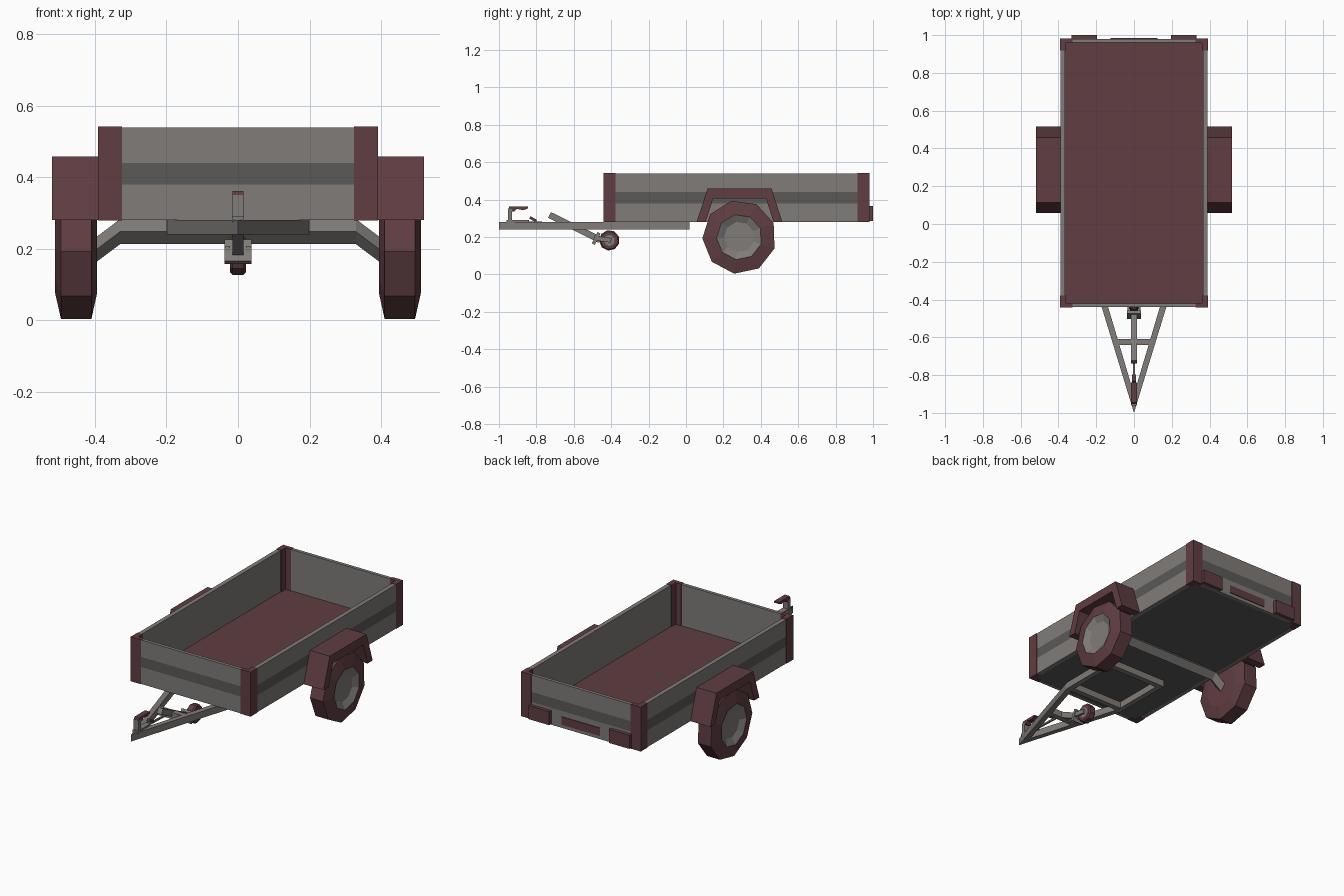
import bpy, bmesh, math
from mathutils import Vector, Matrix

if "Cube" in bpy.data.objects:
    bpy.data.objects.remove(bpy.data.objects["Cube"])


def material(name, r, g, b):
    m = bpy.data.materials.new(name)
    m.use_nodes = True
    m.diffuse_color = (r, g, b, 1)
    m.node_tree.nodes["Principled BSDF"].inputs["Base Color"].default_value = (r, g, b, 1)
    return m


RED = material("dull_red", 0.115, 0.047, 0.054)
GREY = material("warm_grey", 0.215, 0.2, 0.192)
DARK = material("dark_grey", 0.105, 0.1, 0.096)


def finish(name, bm, *mats):
    bmesh.ops.recalc_face_normals(bm, faces=bm.faces)
    mesh = bpy.data.meshes.new(name)
    bm.to_mesh(mesh)
    bm.free()
    for m in mats:
        mesh.materials.append(m)
    ob = bpy.data.objects.new(name, mesh)
    bpy.context.collection.objects.link(ob)
    return ob


def box_bm(lo, hi):
    bm = bmesh.new()
    lo, hi = Vector(lo), Vector(hi)
    bmesh.ops.create_cube(bm, size=1, matrix=Matrix.Translation((lo + hi) / 2)
                          @ Matrix.Diagonal((*(hi - lo), 1)))
    return bm


def box(name, lo, hi, mat):
    return finish(name, box_bm(lo, hi), mat)


def beam(name, p, q, w, h, mat):
    """Bar of width w and height h from p to q."""
    p, q = Vector(p), Vector(q)
    bm = bmesh.new()
    rot = (q - p).to_track_quat('Y', 'Z').to_matrix().to_4x4()
    bmesh.ops.create_cube(bm, size=1, matrix=Matrix.Translation((p + q) / 2) @ rot
                          @ Matrix.Diagonal((w, (q - p).length, h, 1)))
    return finish(name, bm, mat)


def skin(name, rings, mats, capped=True, pick=None):
    """Join equal rings of points; pick(i) gives the material of band i."""
    bm = bmesh.new()
    vs = [[bm.verts.new(p) for p in ring] for ring in rings]
    n = len(vs[0])
    for i in range(len(vs) - 1):
        for j in range(n):
            k = (j + 1) % n
            f = bm.faces.new((vs[i][j], vs[i][k], vs[i + 1][k], vs[i + 1][j]))
            f.material_index = pick(i) if pick else 0
    if capped:
        bm.faces.new(vs[0])
        f = bm.faces.new(vs[-1])
        f.material_index = pick(len(vs) - 1) if pick else 0
    return finish(name, bm, *mats)


def prism(name, outline, axis, a, b, mat):
    """Extrude a 2D outline along x or z."""
    put = (lambda p, d: (d, *p)) if axis == 'x' else (lambda p, d: (*p, d))
    return skin(name, [[put(p, d) for p in outline] for d in (a, b)], [mat])


def wall(name, lo, hi, out):
    """Side board with a dark band on its outer face."""
    bm = box_bm(lo, hi)
    for z in (0.38, 0.44):
        bmesh.ops.bisect_plane(bm, geom=bm.verts[:] + bm.edges[:] + bm.faces[:],
                               plane_co=(0, 0, z), plane_no=(0, 0, 1))
    bm.normal_update()
    for f in bm.faces:
        if f.normal.dot(Vector(out)) > 0.9 and 0.38 < f.calc_center_median().z < 0.44:
            f.material_index = 1
    return finish(name, bm, GREY, DARK)


# Cargo box
X, Y0, Y1, ZB, ZT, T = 0.39, -0.44, 0.98, 0.28, 0.54, 0.026
box("cargo_floor", (-X + 0.01, Y0 + 0.01, 0.285), (X - 0.01, Y1 - 0.01, 0.296), RED)
box("underside_panel", (-X + 0.01, Y0 + 0.01, 0.281), (X - 0.01, Y1 - 0.01, 0.285), DARK)
wall("front_board", (-X + T, Y0, ZB), (X - T, Y0 + 0.02, ZT), (0, -1, 0))
wall("tail_board", (-X + T, Y1 - 0.02, ZB), (X - T, Y1, ZT), (0, 1, 0))
for s, side in ((1, "left"), (-1, "right")):
    wall(side + "_board", (min(s * X, s * (X - T)), Y0, ZB),
         (max(s * X, s * (X - T)), Y1, ZT), (s, 0, 0))

# L-shaped corner posts, just proud of the boards
L, TH, E = 0.065, 0.031, 0.002
ell = [(-E, -E), (L, -E), (L, TH - 0.008), (TH, TH - 0.008), (TH, 0.05), (-E, 0.05)]
for s, side in ((1, "left"), (-1, "right")):
    for y, d, end in ((Y0, 1, "front"), (Y1, -1, "rear")):
        pts = [(s * (X - u), y + d * v * (1 if v < 0.05 else 1.25)) for u, v in ell]
        prism(f"{end}_{side}_corner_post", pts, 'z', ZB - 0.001, ZT + 0.002, RED)

# Tail lights and number plate
for s, side in ((1, "left"), (-1, "right")):
    box(side + "_tail_light", (s * 0.2625 - 0.0675, Y1 - 0.005, 0.285),
        (s * 0.2625 + 0.0675, 1.0, 0.365), RED)
box("number_plate", (-0.125, Y1 - 0.003, 0.3), (0.125, Y1 + 0.004, 0.347), RED)

# Chassis: A-frame drawbar, rails and cross members
W, ZC = 0.032, 0.26
for s, side in ((1, "left"), (-1, "right")):
    prism(side + "_drawbar", [(0, -1.0), (s * 0.2, -0.345), (s * 0.168, -0.335), (0, -0.9)],
          'z', 0.24, 0.28, GREY)
    beam(side + "_chassis_rail", (s * 0.184, -0.35, ZC), (s * 0.184, 0.02, ZC), W, 0.04, GREY)
for y, half, end in ((-0.625, 0.1, "drawbar"), (-0.335, 0.184, "front"), (0.004, 0.184, "rear")):
    beam(end + "_cross_member", (-half, y, ZC), (half, y, ZC), W, 0.039, GREY)

# Cranked axle with a diamond section
WY, WZ = 0.285, 0.2
D = 0.035
skin("axle", [[(x, WY + D, z), (x, WY, z + D), (x, WY - D, z), (x, WY, z - D)]
              for x, z in ((-0.42, 0.18), (-0.33, 0.248), (0.33, 0.248), (0.42, 0.18))], [GREY])


def ring(x, cy, cz, r, n, phase):
    return [(x, cy + r * math.cos(phase + i * math.tau / n),
             cz + r * math.sin(phase + i * math.tau / n)) for i in range(n)]


# Nine-sided wheels with dished rims, and angular mudguards
profile = [(0.394, 0.125), (0.41, 0.198), (0.495, 0.198), (0.512, 0.122), (0.492, 0.082)]
arch = [(0.057, 0.28), (0.115, 0.458), (0.458, 0.458), (0.515, 0.28),
        (0.468, 0.28), (0.428, 0.406), (0.145, 0.406), (0.105, 0.28)]
for s, side in ((1, "left"), (-1, "right")):
    skin(side + "_wheel", [ring(s * x, WY, WZ, r, 9, math.radians(-98)) for x, r in profile],
         [RED, GREY], pick=lambda i: int(i > 2))
    prism(side + "_mudguard", arch, 'x', s * 0.388, s * 0.52, RED)

# Jockey wheel on a sloping leg
beam("jockey_leg", (0, -0.73, 0.318), (0, -0.46, 0.185), 0.032, 0.034, GREY)
beam("jockey_bracket", (0, -0.495, 0.162), (0, -0.465, 0.222), 0.076, 0.018, GREY)
for s, side in ((1, "left"), (-1, "right")):
    beam(side + "_jockey_fork", (s * 0.029, -0.49, 0.195), (s * 0.029, -0.4, 0.182),
         0.012, 0.025, GREY)
skin("jockey_wheel", [ring(x, -0.41, 0.182, r, 9, math.radians(-98))
                      for x, r in ((-0.023, 0.03), (-0.022, 0.048), (-0.015, 0.055),
                                   (0.015, 0.055), (0.022, 0.048), (0.023, 0.03))],
     [RED, GREY], pick=lambda i: int(i == 5))

# Coupling with its handle and release lever
box("coupling_base", (-0.017, -0.96, 0.275), (0.017, -0.84, 0.29), GREY)
box("coupling_post", (-0.016, -0.952, 0.28), (0.016, -0.93, 0.35), GREY)
prism("coupling_handle", [(-0.952, 0.342), (-0.945, 0.362), (-0.845, 0.362), (-0.845, 0.353),
                          (-0.87, 0.343), (-0.905, 0.35), (-0.92, 0.335)],
      'x', -0.016, 0.016, RED)
beam("release_lever", (0, -0.835, 0.305), (0, -0.8, 0.285), 0.022, 0.014, RED)
beam("brake_rod", (0, -0.86, 0.28), (0, -0.6, 0.27), 0.01, 0.01, GREY)
